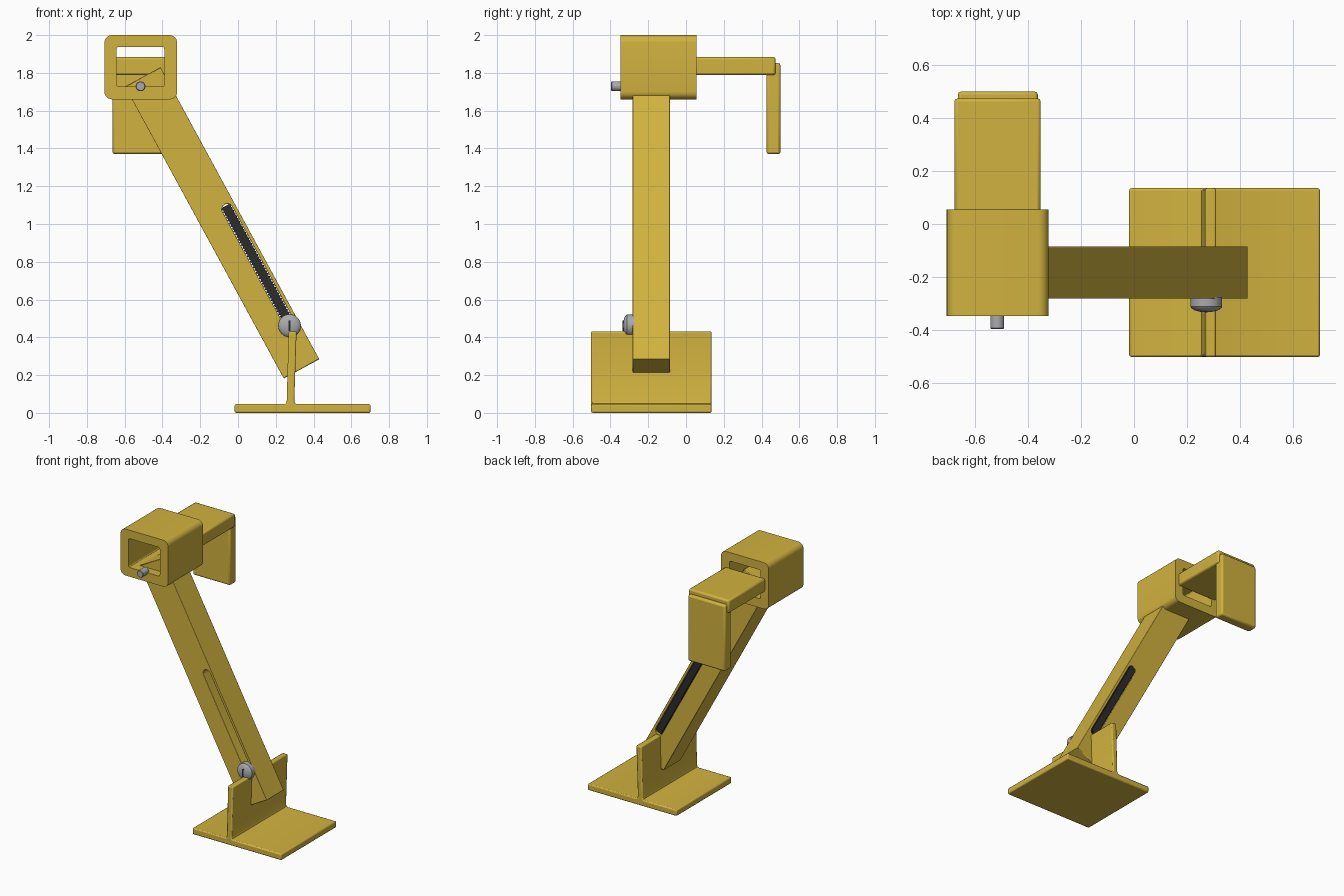
import bpy, bmesh, math
from mathutils import Vector

if "Cube" in bpy.data.objects:
    bpy.data.objects.remove(bpy.data.objects["Cube"])


def material(name, color):
    m = bpy.data.materials.new(name)
    m.diffuse_color = (*color, 1)
    m.use_nodes = True
    m.node_tree.nodes["Principled BSDF"].inputs["Base Color"].default_value = m.diffuse_color
    return m


YELLOW = material("mustard yellow", (0.64, 0.445, 0.05))
STEEL = material("steel grey", (0.40, 0.40, 0.43))
BLACK = material("near black", (0.025, 0.025, 0.027))


def finish(name, bm, mat, bevel=0.0, smooth=True):
    bmesh.ops.recalc_face_normals(bm, faces=bm.faces)
    mesh = bpy.data.meshes.new(name)
    bm.to_mesh(mesh)
    bm.free()
    mesh.materials.append(mat)
    ob = bpy.data.objects.new(name, mesh)
    bpy.context.collection.objects.link(ob)
    if bevel:
        mod = ob.modifiers.new("soft edges", 'BEVEL')
        mod.width = bevel
        mod.segments = 2
        mod.limit_method = 'ANGLE'
        mod.angle_limit = math.radians(50)
    if smooth:
        bpy.ops.object.select_all(action='DESELECT')
        ob.select_set(True)
        bpy.context.view_layer.objects.active = ob
        bpy.ops.object.shade_smooth_by_angle(angle=math.radians(30))
    return ob


def box(name, x, y, z, mat, bevel=0.0):
    bm = bmesh.new()
    bmesh.ops.create_cube(bm, size=1)
    for v in bm.verts:
        for i, (a, b) in enumerate((x, y, z)):
            v.co[i] = a if v.co[i] < 0 else b
    return finish(name, bm, mat, bevel)


def prism(name, loops, y0, y1, mat, bevel=0.0):
    """Fill (x, z) outlines, inner loops being holes, and extrude along y."""
    cu = bpy.data.curves.new(name + "_outline", 'CURVE')
    cu.dimensions = '2D'
    cu.fill_mode = 'BOTH'
    cu.extrude = (y1 - y0) / 2
    for loop in loops:
        sp = cu.splines.new('POLY')
        sp.points.add(len(loop) - 1)
        for p, (a, b) in zip(sp.points, loop):
            p.co = (a, b, 0, 1)
        sp.use_cyclic_u = True
    tmp = bpy.data.objects.new(name + "_outline", cu)
    mesh = bpy.data.meshes.new_from_object(tmp)
    bm = bmesh.new()
    bm.from_mesh(mesh)
    bpy.data.objects.remove(tmp)
    bpy.data.curves.remove(cu)
    bpy.data.meshes.remove(mesh)
    bmesh.ops.remove_doubles(bm, verts=bm.verts, dist=1e-4)
    bmesh.ops.dissolve_limit(bm, angle_limit=0.01, verts=bm.verts, edges=bm.edges)
    for v in bm.verts:
        v.co = Vector((v.co.x, (y0 + y1) / 2 - v.co.z, v.co.y))
    return finish(name, bm, mat, bevel)


def rounded_rect(x0, x1, z0, z1, r, n=6):
    pts = []
    corners = ((x1 - r, z1 - r), (x0 + r, z1 - r), (x0 + r, z0 + r), (x1 - r, z0 + r))
    for k, (cx, cz) in enumerate(corners):
        for i in range(n + 1):
            a = math.pi / 2 * (k + i / n)
            pts.append((cx + r * math.cos(a), cz + r * math.sin(a)))
    return pts


def lathe(name, x, z, profile, mat, segs=32):
    """Turn (radius, y) points around an axis along y."""
    bm = bmesh.new()
    rings = [[bm.verts.new((x + r * math.cos(2 * math.pi * i / segs), y,
                            z + r * math.sin(2 * math.pi * i / segs)))
              for i in range(segs)] for r, y in profile]
    for a, b in zip(rings, rings[1:]):
        for i in range(segs):
            j = (i + 1) % segs
            bm.faces.new((a[i], a[j], b[j], b[i]))
    bm.faces.new(rings[0])
    bm.faces.new(rings[-1])
    return finish(name, bm, mat)


# Hollow square sleeve at the top
prism("sleeve", [rounded_rect(-0.707, -0.322, 1.66, 2.0, 0.04),
                 rounded_rect(-0.643, -0.39, 1.727, 1.938, 0.012, 3)],
      -0.347, 0.055, YELLOW)

# Horizontal bar and hanging hook plate behind the sleeve
box("bar", (-0.678, -0.352), (0.045, 0.474), (1.788, 1.884), YELLOW, 0.012)
box("hook_plate", (-0.665, -0.363), (0.426, 0.5), (1.37, 1.852), YELLOW, 0.012)

# Leaning arm frame: s runs down the arm, t runs across it
CX, CZ, DX, DZ = -0.084, 1.006, 0.4777, -0.8785


def on_arm(s, t):
    return (CX + s * DX - t * DZ, CZ + s * DZ + t * DX)


ARM_LEN, ARM_W = 0.88, 0.107
SLOT_TOP, SLOT_END, SLOT_T, SLOT_R = -0.05, 0.65, 0.059, 0.029

outline = [on_arm(s, t) for s, t in ((-ARM_LEN, -ARM_W), (ARM_LEN, -ARM_W),
                                     (ARM_LEN, ARM_W), (-ARM_LEN, ARM_W))]
slot = []
for end, start in ((SLOT_END, -90), (SLOT_TOP, 90)):
    for i in range(9):
        a = math.radians(start + i * 22.5)
        slot.append(on_arm(end + SLOT_R * math.cos(a), SLOT_T + SLOT_R * math.sin(a)))
arm = prism("arm", [outline, slot], -0.282, -0.085, YELLOW, 0.012)

# Toothed rack lying in the back of the slot
TEETH = 44
rack = []
for side in (1, -1):
    for i in range(2 * TEETH + 1):
        k = i if side > 0 else 2 * TEETH - i
        s = SLOT_TOP - 0.02 + (SLOT_END - SLOT_TOP + 0.03) * k / (2 * TEETH)
        rack.append(on_arm(s, SLOT_T + side * (0.0285 if k % 2 else 0.022)))
prism("toothed_rack", [rack], -0.105, -0.084, BLACK)

# Foot: flat base with a slightly leaning upright rib, as one profile
foot = [(-0.018, 0.004), (0.702, 0.004), (0.702, 0.046), (0.312, 0.046),
        (0.303, 0.05), (0.298, 0.062), (0.31, 0.432), (0.268, 0.432),
        (0.258, 0.062), (0.254, 0.05), (0.246, 0.046), (-0.018, 0.046)]
foot = [(x, 0.0 if z == 0.004 else z) for x, z in foot]
prism("foot", [foot], -0.502, 0.135, YELLOW, 0.008)

# Domed clamp screw with its driver groove
lathe("clamp_screw", 0.273, 0.462,
      [(0.06, -0.275), (0.06, -0.312), (0.054, -0.32), (0.043, -0.326),
       (0.025, -0.331), (0.008, -0.333)], STEEL)
box("screw_groove", (0.268, 0.278), (-0.335, -0.327), (0.434, 0.49), BLACK)

# Small locking pin on the sleeve
lathe("locking_pin", -0.516, 1.729,
      [(0.022, -0.397), (0.026, -0.393), (0.026, -0.33)], STEEL, 24)
